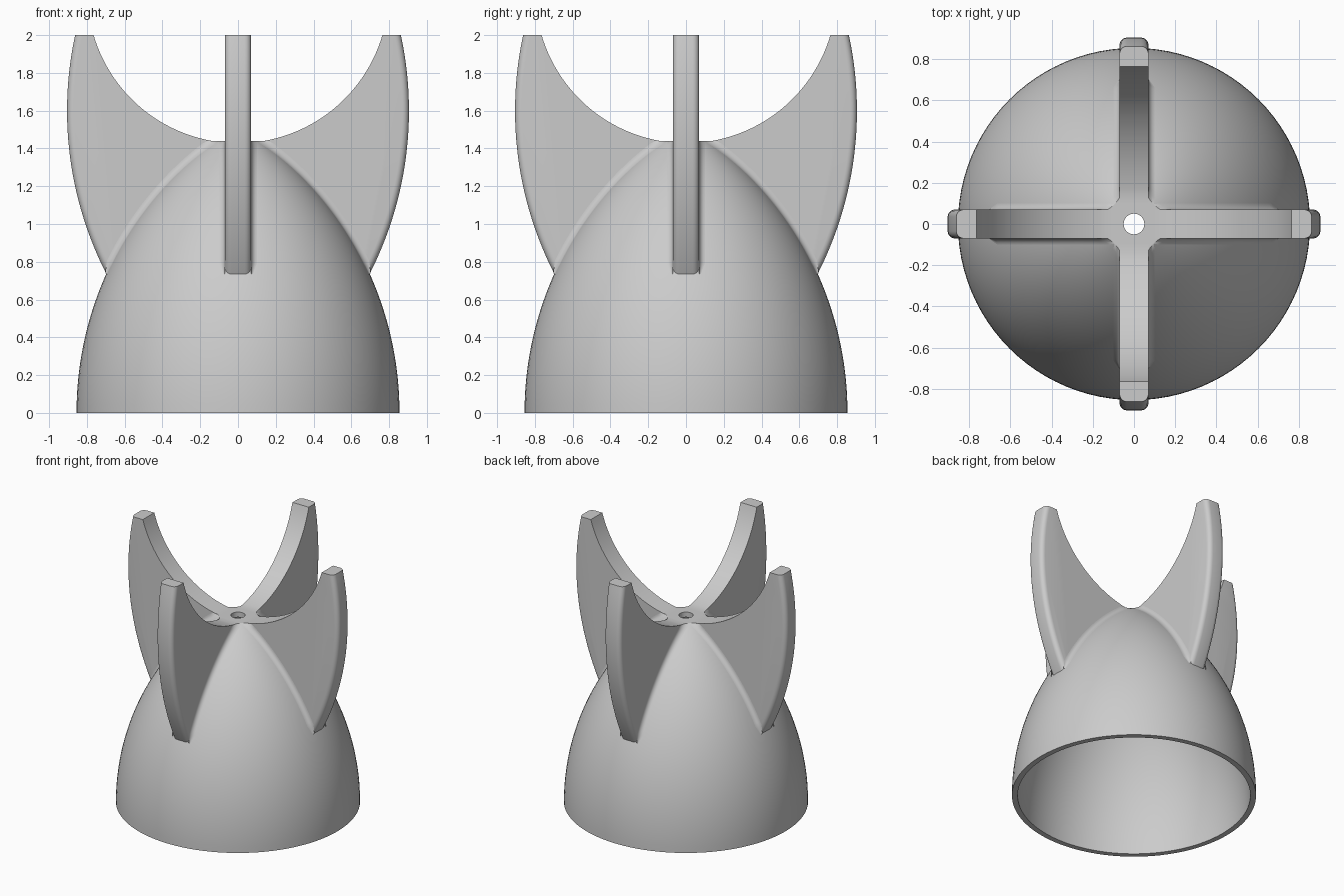
import bpy, bmesh, math
from mathutils import Matrix

if "Cube" in bpy.data.objects:
    bpy.data.objects.remove(bpy.data.objects["Cube"])

R, CX = 1.8, -0.945          # ogive arc radius and centre
TOP, WALL, HALF, FIL = 1.44, 0.04, 0.07, 0.03

grey = bpy.data.materials.new("light grey")
grey.use_nodes = True
grey.diffuse_color = (0.6, 0.6, 0.6, 1)
grey.node_tree.nodes["Principled BSDF"].inputs["Base Color"].default_value = (0.6, 0.6, 0.6, 1)


def ogive(z, inset=0.0):
    return CX + math.sqrt((R - inset) ** 2 - z * z)


def arc_z(z0, z1, n):
    return [z0 + (z1 - z0) * i / n for i in range(n + 1)]


def finish(bm, name, angle):
    bmesh.ops.recalc_face_normals(bm, faces=bm.faces)
    mesh = bpy.data.meshes.new(name)
    bm.to_mesh(mesh)
    bm.free()
    mesh.materials.append(grey)
    obj = bpy.data.objects.new(name, mesh)
    bpy.context.collection.objects.link(obj)
    bpy.ops.object.select_all(action='DESELECT')
    obj.select_set(True)
    bpy.context.view_layer.objects.active = obj
    bpy.ops.object.shade_smooth_by_angle(angle=math.radians(angle))
    return obj


# Hollow dome: outer skin, flat top with a bore, inner skin, bottom rim
def make_dome():
    bm = bmesh.new()
    profile = [(ogive(z), z) for z in arc_z(0, TOP, 32)]
    profile += [(0.05, TOP), (0.05, TOP - WALL)]
    profile += [(ogive(z, WALL), z) for z in arc_z(TOP - WALL, 0, 32)]
    verts = [bm.verts.new((r, 0, z)) for r, z in profile]
    edges = [bm.edges.new((verts[i - 1], verts[i])) for i in range(len(verts))]
    bmesh.ops.spin(bm, geom=verts + edges, cent=(0, 0, 0), axis=(0, 0, 1),
                   angle=math.tau, steps=96, use_duplicate=False)
    bmesh.ops.remove_doubles(bm, verts=bm.verts, dist=0.0001)
    finish(bm, "dome_shell", 35)


# Crescent fin: outer bulge, flat tip, scooped inner edge, foot inside the wall
def make_fin(name, turn):
    bm = bmesh.new()
    outer = [(0.905 - 1.9 + math.sqrt(1.9 ** 2 - (z - 1.6) ** 2), z) for z in arc_z(0.70, 2.0, 28)]
    a0, a1 = math.atan2(-0.225, 0.765), math.atan2(-0.785, 0.14)
    scoop = [(0.797 * math.cos(a), 2.225 + 0.797 * math.sin(a)) for a in arc_z(a0, a1, 28)]
    foot = [(ogive(z, 0.03), z) for z in arc_z(1.42, 0.74, 24)]
    outline = outer + scoop + [(0.1, TOP)] + foot
    face = bm.faces.new([bm.verts.new((x, -HALF, z)) for x, z in outline])
    rim = set(face.verts[:len(outer)])
    ext = bmesh.ops.extrude_face_region(bm, geom=[face], use_keep_orig=True)
    moved = [v for v in ext["geom"] if isinstance(v, bmesh.types.BMVert)]
    bmesh.ops.translate(bm, verts=moved, vec=(0, 2 * HALF, 0))
    keys = {(round(v.co.x, 4), round(v.co.z, 4)) for v in rim}
    on_rim = lambda v: (round(v.co.x, 4), round(v.co.z, 4)) in keys
    picked = [e for e in bm.edges if all(on_rim(v) for v in e.verts)
              and abs(e.verts[0].co.y - e.verts[1].co.y) < 0.001]
    bmesh.ops.bevel(bm, geom=picked, offset=0.035, segments=5, profile=0.5, affect='EDGES')
    bmesh.ops.rotate(bm, verts=bm.verts, cent=(0, 0, 0), matrix=Matrix.Rotation(turn, 3, 'Z'))
    finish(bm, name, 30)


# Concave fillet strips where the fin sides meet the dome
def make_fillet(name, turn):
    bm = bmesh.new()
    for side in (1, -1):
        rows = []
        for z in arc_z(0.735, TOP, 36):
            f = FIL * min(1, 0.3 + (z - 0.735) * 12)
            row = []
            for i in range(7):
                t = 1 - math.cos(i / 6 * math.pi / 2)
                lift = f * (1 - math.sin(i / 6 * math.pi / 2))
                y = HALF + t * f
                r = ogive(z)
                nx, nz = (r - CX) / R, z / R
                x = math.sqrt(max(r * r - y * y, 0)) + nx * lift
                row.append(bm.verts.new((x, side * y, min(z + nz * lift, TOP))))
            rows.append(row)
        for a, b in zip(rows, rows[1:]):
            for i in range(6):
                bm.faces.new((a[i], a[i + 1], b[i + 1], b[i]))
        # Small cap level with the dome top
        end = rows[-1]
        bm.faces.new(end + [bm.verts.new((0.09, side * HALF, TOP))])
    bmesh.ops.rotate(bm, verts=bm.verts, cent=(0, 0, 0), matrix=Matrix.Rotation(turn, 3, 'Z'))
    finish(bm, name, 40)


make_dome()
for k, label in enumerate(("left", "back", "right", "front")):
    make_fin(label + "_fin", k * math.pi / 2)
    make_fillet(label + "_fin_fillet", k * math.pi / 2)
